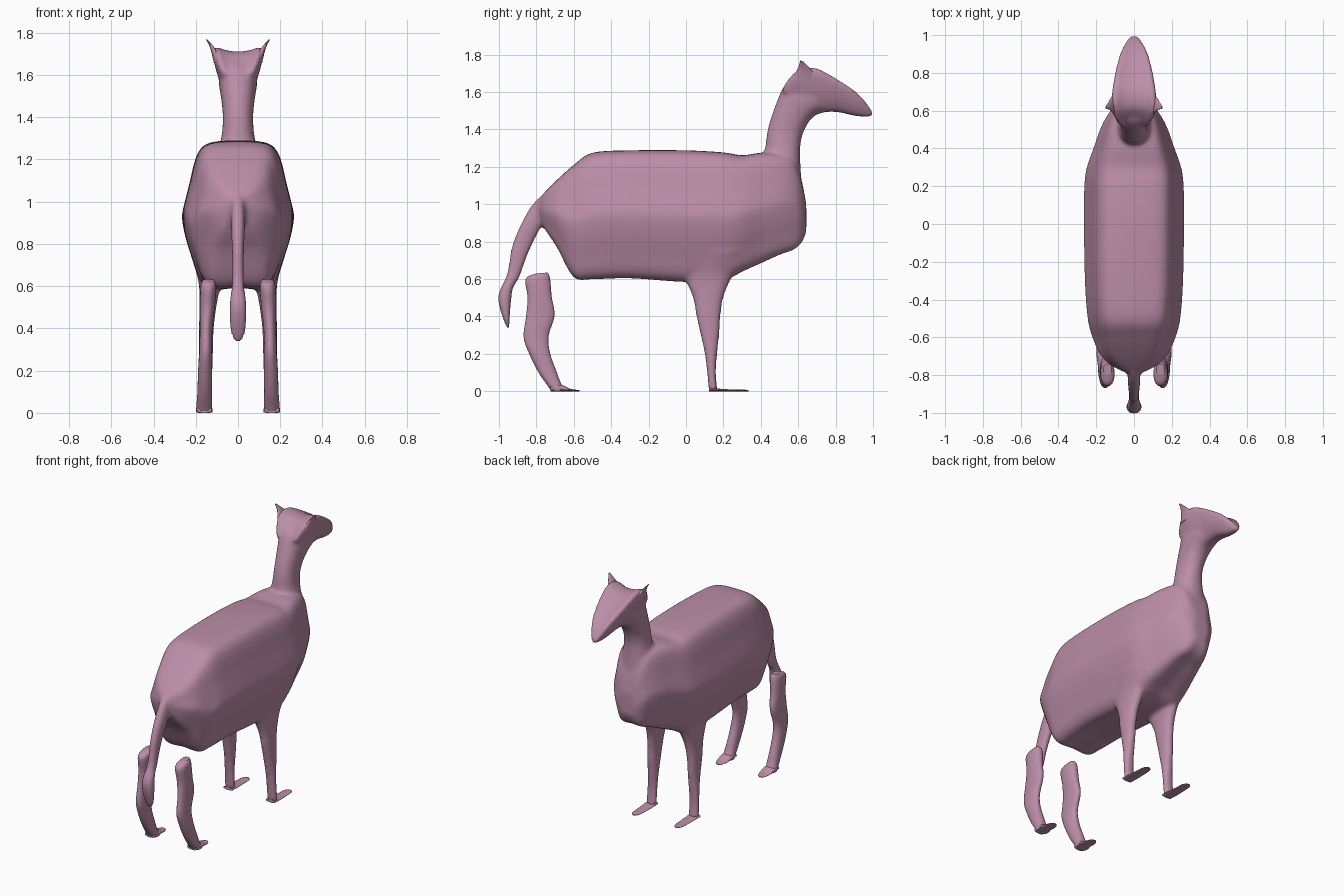
import bpy, bmesh

mat = bpy.data.materials.new("mauve")
mat.diffuse_color = (0.5, 0.27, 0.39, 1)


def spline(rows, n, closed=False):
    """Catmull-Rom resampling of rows of numbers."""
    out, m = [], len(rows)
    for i in range(m if closed else m - 1):
        ids = [i - 1, i, i + 1, i + 2]
        ids = [k % m if closed else min(max(k, 0), m - 1) for k in ids]
        a, b, c, d = [rows[k] for k in ids]
        for s in range(n):
            t = s / n
            out.append([0.5 * (2 * q + (r - p) * t + (2 * p - 5 * q + 4 * r - e) * t * t
                               + (3 * q - p - 3 * r + e) * t ** 3)
                        for p, q, r, e in zip(a, b, c, d)])
    return out if closed else out + [list(rows[-1])]


def outline(half):
    return spline(half + [(-u, v) for u, v in half[-2:0:-1]], 3, True)


# half cross-sections: across (0..1) and low-to-high (0..1)
BARREL = outline([(0, 1), (.38, .995), (.62, .965), (.76, .88), (.87, .71), (.97, .56),
                  (1, .48), (.93, .34), (.8, .19), (.66, .05), (.45, 0), (0, 0.01)])
ROUND = outline([(0, 1), (.5, .95), (.87, .78), (1, .5), (.87, .22), (.5, .05), (0, 0)])
WEDGE = outline([(0, .91), (.5, .94), (.85, 1), (1, .92), (.9, .62), (.68, .3), (.35, .04), (0, 0)])


def loft(name, rows, shape, steps=5):
    """rows: y,z of one edge, y,z of the opposite edge, half width, x centre."""
    bm = bmesh.new()
    rings = []
    for y1, z1, y0, z0, w, cx in spline(rows, steps):
        w = max(w, .003)
        rings.append([bm.verts.new((cx + u * w, y0 + (y1 - y0) * v, max(0, z0 + (z1 - z0) * v)))
                      for u, v in shape])
    n = len(shape)
    for a, b in zip(rings, rings[1:]):
        for i in range(n):
            bm.faces.new((a[i], a[(i + 1) % n], b[(i + 1) % n], b[i]))
    bm.faces.new(rings[0])
    bm.faces.new(rings[-1])
    bmesh.ops.recalc_face_normals(bm, faces=bm.faces)
    for f in bm.faces:
        f.smooth = len(f.verts) == 4
    me = bpy.data.meshes.new(name)
    bm.to_mesh(me)
    bm.free()
    me.materials.append(mat)
    ob = bpy.data.objects.new(name, me)
    bpy.context.collection.objects.link(ob)
    return ob


# torso: y, half width, bottom, top
torso = [(-.785, .05, .93, 1.03), (-.75, .12, .86, 1.07), (-.69, .18, .77, 1.13),
         (-.6, .22, .61, 1.21), (-.5, .245, .6, 1.275), (-.3, .26, .605, 1.288),
         (0, .265, .585, 1.288), (.2, .263, .595, 1.277), (.3, .25, .64, 1.262),
         (.4, .215, .685, 1.275), (.5, .18, .73, 1.27), (.57, .145, .755, 1.24),
         (.615, .11, .79, 1.14), (.643, .06, .85, 1.0)]
body = loft("body", [(y, zt, y, zb, w, 0) for y, w, zb, zt in torso], BARREL)

# neck and head
neck = loft("neck", [(.38, 1.12, .62, 1.08, .13, 0), (.42, 1.28, .61, 1.27, .085, 0),
                     (.437, 1.4, .62, 1.36, .072, 0), (.475, 1.52, .65, 1.43, .078, 0),
                     (.53, 1.64, .69, 1.475, .09, 0), (.61, 1.68, .74, 1.5, .09, 0)], ROUND)
head = loft("head", [(.51, 1.61, .66, 1.46, .075, 0), (.545, 1.67, .69, 1.475, .1, 0),
                     (.61, 1.725, .73, 1.49, .12, 0), (.70, 1.727, .78, 1.495, .115, 0),
                     (.80, 1.675, .83, 1.49, .1, 0), (.90, 1.61, .89, 1.475, .075, 0),
                     (.96, 1.55, .95, 1.467, .048, 0), (1, 1.49, 1, 1.468, .018, 0)], WEDGE)

# tail
tail = loft("tail", [(-.72, 1.06, -.70, .9, .05, 0), (-.80, 1.025, -.76, .89, .035, 0),
                     (-.87, .92, -.80, .83, .033, 0), (-.93, .78, -.85, .72, .028, 0),
                     (-.957, .63, -.89, .61, .028, 0), (-1, .53, -.925, .55, .038, 0),
                     (-1, .46, -.935, .48, .042, 0), (-.975, .38, -.942, .40, .037, 0),
                     (-.955, .333, -.945, .33, .022, 0)], ROUND)

fused = [neck, head, tail]
for side, s in (("left", -1), ("right", 1)):
    # front leg: z, back y, front y, half width, x centre
    leg = [(.75, -.02, .33, .075, .15), (.62, -.01, .25, .052, .135), (.5, .037, .2, .04, .143),
           (.4, .055, .185, .035, .15), (.3, .078, .178, .034, .152), (.2, .1, .167, .034, .155),
           (.1, .113, .16, .035, .158), (.005, .122, .168, .038, .16)]
    fused.append(loft("front_leg_" + side, [(b, z, f, z, w, s * x) for z, b, f, w, x in leg], ROUND))
    # hind leg, standing free below the rump
    leg = [(.63, -.8, -.74, .022, .14), (.6, -.857, -.727, .037, .14), (.5, -.847, -.718, .035, .145),
           (.4, -.855, -.703, .03, .151), (.29, -.868, -.735, .03, .153), (.2, -.838, -.727, .033, .156),
           (.1, -.788, -.692, .034, .158), (.03, -.74, -.665, .037, .16), (0, -.72, -.64, .039, .16)]
    loft("hind_leg_" + side, [(b, z, f, z + .005, w, s * x) for z, b, f, w, x in leg], ROUND)
    # flat feet: y, top z, half width
    for part, foot in (("front", [(.122, .02, .036), (.18, .014, .036), (.26, .009, .032),
                                  (.31, .009, .028), (.335, .006, .01)]),
                       ("hind", [(-.725, .03, .036), (-.67, .035, .039), (-.62, .014, .036),
                                 (-.585, .008, .025), (-.57, .006, .01)])):
        loft(f"{part}_foot_{side}", [(y, z, y, 0, w, s * .16) for y, z, w in foot], ROUND)
    # small thin ear flaring outwards
    loft("ear_" + side, [(.56, 1.66, .70, 1.66, .03, s * .085), (.59, 1.71, .68, 1.705, .016, s * .11),
                         (.605, 1.745, .65, 1.74, .008, s * .13),
                         (.61, 1.768, .625, 1.766, .003, s * .148)], ROUND)

# blend torso, neck, head, tail and front legs into one skin
for ob in bpy.context.collection.objects:
    ob.select_set(ob in fused or ob == body)
bpy.context.view_layer.objects.active = body
bpy.ops.object.join()
skin = body.modifiers.new("skin", 'REMESH')
skin.mode = 'VOXEL'
skin.voxel_size = 0.011
skin.use_smooth_shade = True
soft = body.modifiers.new("soften", 'SMOOTH')
soft.factor = 0.5
soft.iterations = 10
